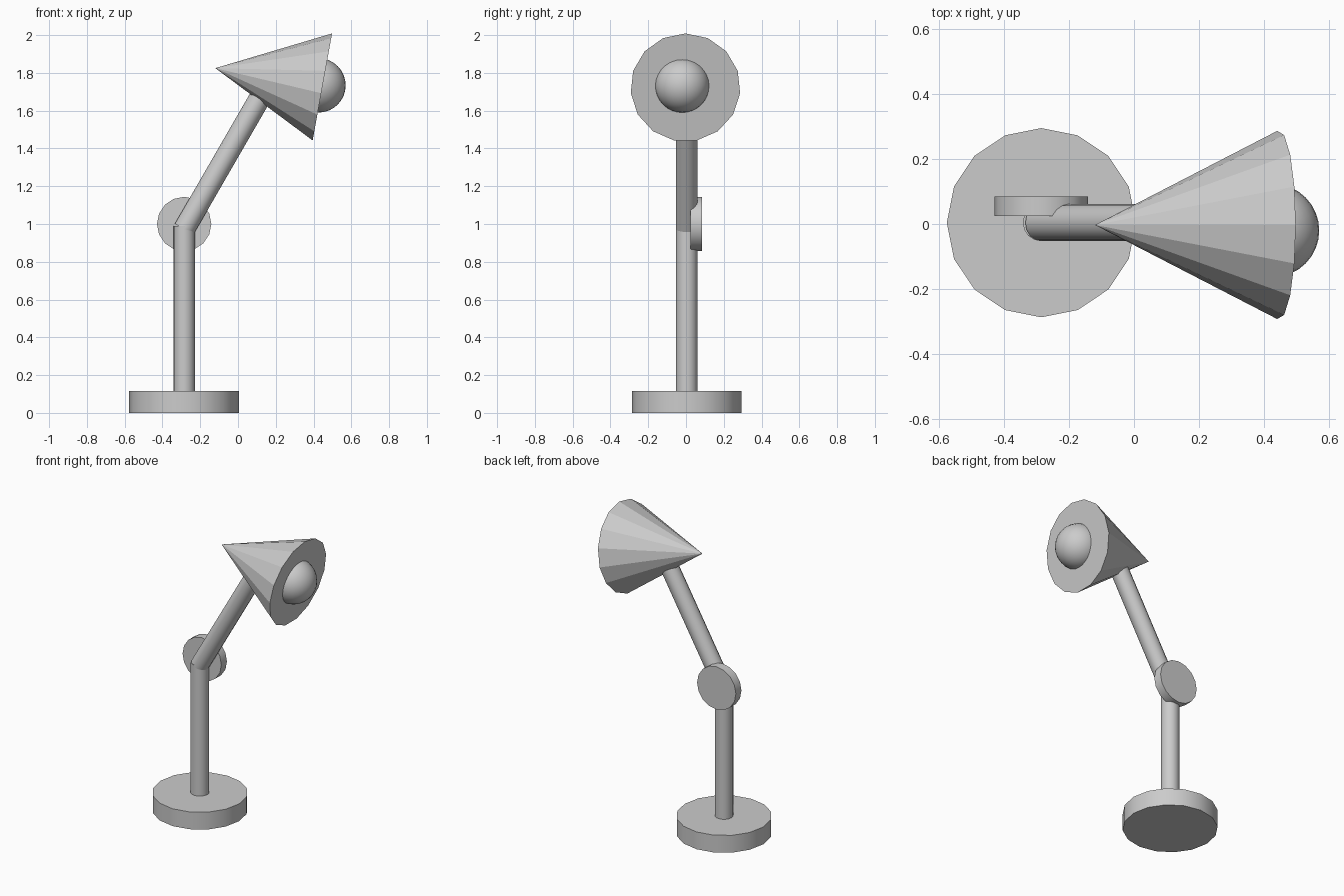
import bpy
import math
from mathutils import Vector

if "Cube" in bpy.data.objects:
    bpy.data.objects.remove(bpy.data.objects["Cube"])


def smooth(obj):
    bpy.ops.object.select_all(action='DESELECT')
    obj.select_set(True)
    bpy.context.view_layer.objects.active = obj
    bpy.ops.object.shade_smooth_by_angle(angle=math.radians(40))


def rod(name, start, end, radius, sides=16):
    """Capped smooth cylinder between two points, a vertex on each axis."""
    a, b = Vector(start), Vector(end)
    bpy.ops.mesh.primitive_cylinder_add(vertices=sides, radius=radius,
                                        depth=(b - a).length)
    obj = bpy.context.object
    obj.name = name
    obj.rotation_mode = 'QUATERNION'
    obj.rotation_quaternion = Vector((0, 0, 1)).rotation_difference(b - a)
    obj.location = (a + b) / 2
    smooth(obj)
    return obj


X, Y = -0.285, 0.004

# Base, post and tilted arm
rod("base", (X, Y, 0), (X, Y, 0.116), 0.291)
rod("lower_arm", (X, Y, 0.06), (X, Y, 0.99), 0.057)
tilt = math.radians(30)
arm_len = 0.88
rod("upper_arm", (X, Y, 0.973),
    (X + arm_len * math.sin(tilt), Y, 0.973 + arm_len * math.cos(tilt)), 0.057)

# Elbow disc behind the joint
rod("elbow_knob", (X, 0.025, 1.0), (X, 0.084, 1.0), 0.144)

# Faceted closed shade: 15 sides, one corner pointing down
apex, mouth = Vector((-0.12, -0.003, 1.825)), Vector((0.446, -0.003, 1.7225))
axis = apex - mouth
bpy.ops.mesh.primitive_cone_add(vertices=15, radius1=0.291, radius2=0,
                                depth=axis.length)
shade = bpy.context.object
shade.name = "lamp_shade"
# place one rim corner on local +X, which the tilt turns downwards
first = max(shade.data.vertices, key=lambda v: -v.co.z * 10 + v.co.y).co
spin = -math.atan2(first.y, first.x)
for v in shade.data.vertices:
    x, y = v.co.x, v.co.y
    v.co.x = x * math.cos(spin) - y * math.sin(spin)
    v.co.y = x * math.sin(spin) + y * math.cos(spin)
shade.rotation_euler = (0, -math.atan2(-axis.x, axis.z), 0)
shade.location = (apex + mouth) / 2

# Bulb
bpy.ops.mesh.primitive_uv_sphere_add(segments=32, ring_count=16, radius=0.144,
                                     location=(0.426, -0.02, 1.734))
bulb = bpy.context.object
bulb.name = "bulb"
smooth(bulb)
